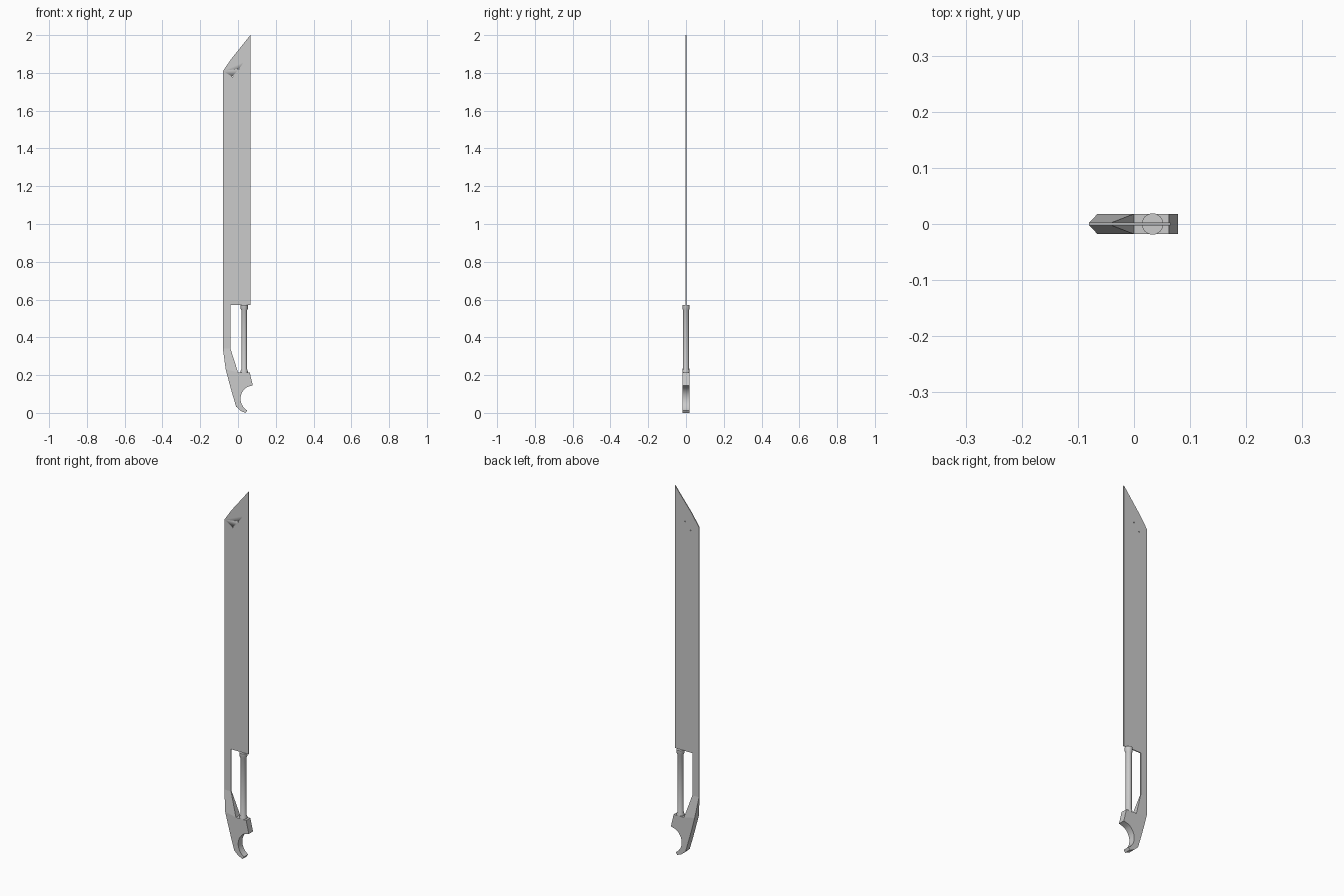
import bpy, bmesh, math

if "Cube" in bpy.data.objects:
    bpy.data.objects.remove(bpy.data.objects["Cube"])

BLADE_HALF = 0.0025   # half thickness of the blade plate
BODY_HALF = 0.018     # half thickness of the guard and hook


def finish(name, bm, angle=30):
    bmesh.ops.recalc_face_normals(bm, faces=bm.faces[:])
    mesh = bpy.data.meshes.new(name)
    bm.to_mesh(mesh)
    bm.free()
    ob = bpy.data.objects.new(name, mesh)
    bpy.context.collection.objects.link(ob)
    bpy.ops.object.select_all(action='DESELECT')
    ob.select_set(True)
    bpy.context.view_layer.objects.active = ob
    bpy.ops.object.shade_smooth_by_angle(angle=math.radians(angle))
    return ob


def prism(name, outline, halves, angle=30):
    """Extrude an XZ outline along y, with a half thickness per point."""
    bm = bmesh.new()
    front = [bm.verts.new((x, -h, z)) for (x, z), h in zip(outline, halves)]
    back = [bm.verts.new((x, h, z)) for (x, z), h in zip(outline, halves)]
    bm.faces.new(front)
    bm.faces.new(back[::-1])
    n = len(outline)
    for i in range(n):
        j = (i + 1) % n
        bm.faces.new((front[i], back[i], back[j], front[j]))
    return finish(name, bm, angle)


def lathe(name, cx, profile, sides=32):
    """Spin a radius/height profile around a vertical axis at x = cx."""
    bm = bmesh.new()
    rings = [[bm.verts.new((cx + r * math.cos(2 * math.pi * k / sides),
                            r * math.sin(2 * math.pi * k / sides), z))
              for k in range(sides)] for r, z in profile]
    for a, b in zip(rings, rings[1:]):
        for k in range(sides):
            m = (k + 1) % sides
            bm.faces.new((a[k], a[m], b[m], b[k]))
    bm.faces.new(rings[0])
    bm.faces.new(rings[-1])
    return finish(name, bm)


# Blade plate with slanted tip and the narrow strip running past the grip
blade_outline = [(-0.08, 0.34), (-0.04, 0.34), (-0.04, 0.57), (0.065, 0.57),
                 (0.065, 2.0), (-0.035, 1.875), (-0.08, 1.81)]
blade = prism("blade", blade_outline, [BLADE_HALF] * 7, 10)

# Three pin holes near the tip
bm = bmesh.new()
for x, z in ((-0.03, 1.78), (0.003, 1.82), (0.031, 1.855)):
    ret = bmesh.ops.create_cone(bm, cap_ends=True, segments=10, radius1=0.003,
                                radius2=0.003, depth=0.05)
    for v in ret["verts"]:
        vx, vy, vz = v.co
        v.co = (x + vx, vz, z + vy)
cutter = finish("pin_hole_cutter", bm)
cutter.hide_render = True
cutter.hide_set(True)
mod = blade.modifiers.new("pin_holes", 'BOOLEAN')
mod.object = cutter
mod.operation = 'DIFFERENCE'
mod.solver = 'EXACT'

# Flare widening from the thin strip to the thick guard
prism("strip_flare", [(-0.08, 0.34), (-0.065, 0.23), (0.0, 0.215), (-0.04, 0.34)],
      [BLADE_HALF, BODY_HALF, BODY_HALF, BLADE_HALF], 10)

# Guard and pommel hook, with a round throat
cx, cz, r = 0.086, 0.075, 0.0725
throat = [(cx + r * math.cos(math.radians(a)), cz + r * math.sin(math.radians(a)))
          for a in range(122, 241, 9)]
hook_outline = ([(0.0, 0.215), (0.062, 0.215), (0.078, 0.146)] + throat +
                [(0.04, 0.0), (0.015, 0.01), (-0.01, 0.033), (-0.03, 0.10),
                 (-0.048, 0.165), (-0.065, 0.23)])
prism("guard_hook", hook_outline, [BODY_HALF] * len(hook_outline))

# Round grip with a collar at each end
lathe("grip", 0.033, [(0.019, 0.213), (0.019, 0.222), (0.015, 0.232),
                      (0.015, 0.543), (0.019, 0.552), (0.019, 0.571)])
